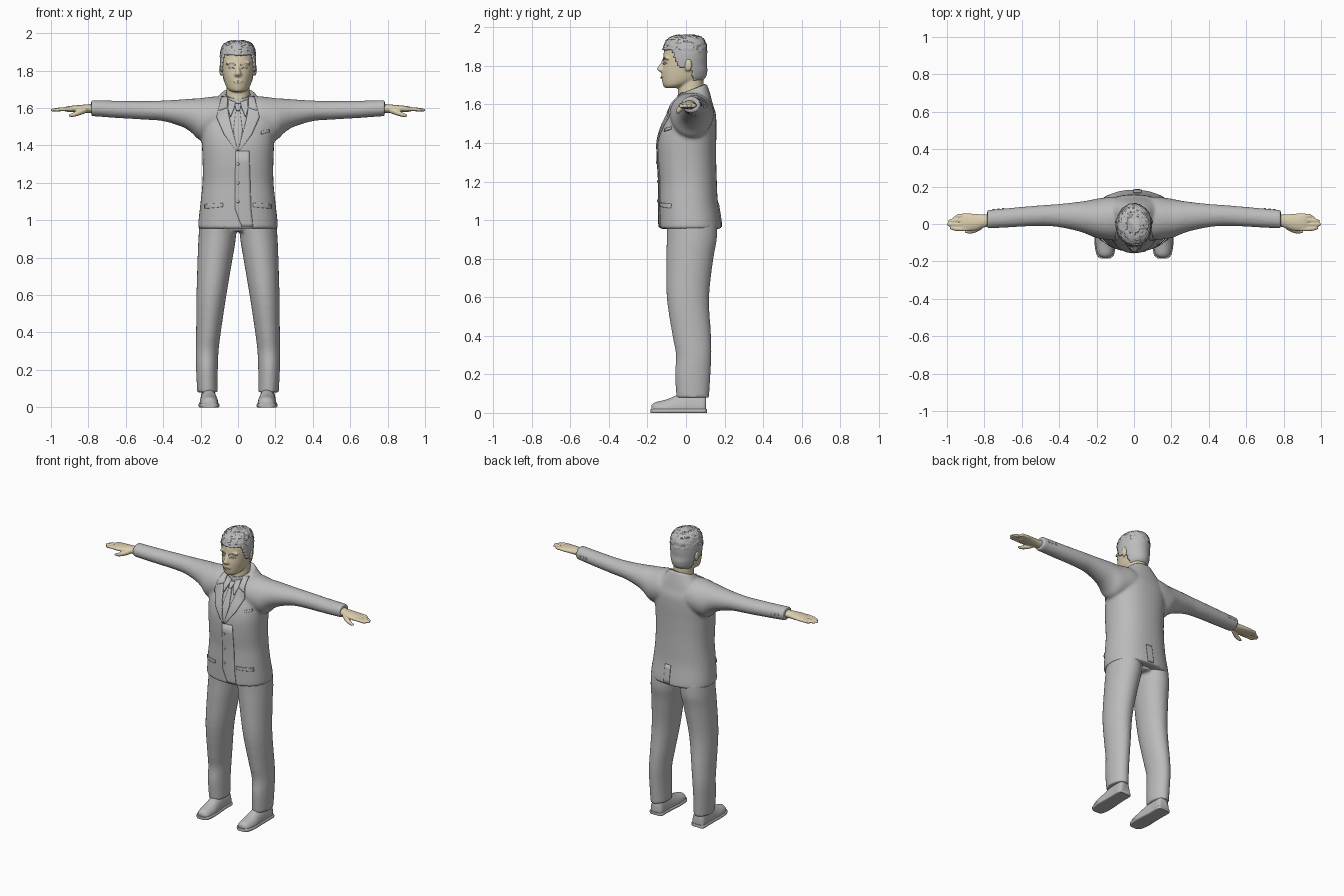
import bpy, bmesh, random
from mathutils import Vector, Matrix
from mathutils.bvhtree import BVHTree
from math import cos, sin, tau

if "Cube" in bpy.data.objects:
    bpy.data.objects.remove(bpy.data.objects["Cube"])
random.seed(4)


def material(name, rgb):
    m = bpy.data.materials.new(name)
    m.use_nodes = True
    m.diffuse_color = (*rgb, 1)
    m.node_tree.nodes["Principled BSDF"].inputs["Base Color"].default_value = (*rgb, 1)
    return m


GREY = material("grey_cloth", (0.5, 0.5, 0.5))
SKIN = material("skin", (0.72, 0.62, 0.43))


def spline(rows, steps):
    """Catmull-Rom through the section rows."""
    rows = [Vector(tuple(r) + (0,) * (6 - len(r))) for r in rows]
    out = []
    for i in range(len(rows) - 1):
        a, b, c, d = rows[max(i - 1, 0)], rows[i], rows[i + 1], rows[min(i + 2, len(rows) - 1)]
        for k in range(steps):
            t = k / steps
            out.append(b + (c - a) * t / 2 + (a * 2 - b * 5 + c * 4 - d) * t * t / 2
                       + (b * 3 - a - c * 3 + d) * t ** 3 / 2)
    return out + [rows[-1]]


def loft(bm, axis, rows, side=1, n=28, power=2, steps=4, low=-9, high=9):
    """Rows: position on axis, two centre coordinates, two radii, tilt."""
    u, v = [i for i in range(3) if i != axis]
    rings = []
    for pos, cu, cv, ru, rv, tilt in spline(rows, steps):
        ring = []
        for k in range(n):
            c, s = cos(tau * k / n), sin(tau * k / n)
            p = Vector((0, 0, 0))
            p[u] = cu + ru * abs(c) ** (2 / power) * (1 if c > 0 else -1)
            p[v] = cv + rv * abs(s) ** (2 / power) * (1 if s > 0 else -1)
            p[axis] = pos + tilt * (p[v] - cv)
            p.z = min(max(p.z, low), high)
            p.x *= side
            ring.append(bm.verts.new(p))
        rings.append(ring)
    for a, b in zip(rings, rings[1:]):
        for k in range(n):
            bm.faces.new((a[k], a[k - 1], b[k - 1], b[k]))
    bm.faces.new(rings[0])
    bm.faces.new(rings[-1])


def ball(bm, centre, radii):
    bmesh.ops.create_uvsphere(bm, u_segments=16, v_segments=10, radius=1,
                              matrix=Matrix.Translation(centre) @ Matrix.Diagonal((*radii, 1)))


def finish(bm, name, mat, voxel=0, relax=3):
    bmesh.ops.recalc_face_normals(bm, faces=bm.faces[:])
    me = bpy.data.meshes.new(name)
    bm.to_mesh(me)
    bm.free()
    me.materials.append(mat)
    ob = bpy.data.objects.new(name, me)
    bpy.context.collection.objects.link(ob)
    bpy.ops.object.select_all(action='DESELECT')
    ob.select_set(True)
    bpy.context.view_layer.objects.active = ob
    bpy.ops.object.shade_smooth_by_angle(angle=0.8)
    if voxel:
        r = ob.modifiers.new("blend", 'REMESH')
        r.mode, r.voxel_size, r.use_smooth_shade = 'VOXEL', voxel, True
        s = ob.modifiers.new("relax", 'SMOOTH')
        s.factor, s.iterations = 0.5, relax
    return ob


def surface(ob):
    return BVHTree.FromObject(ob, bpy.context.evaluated_depsgraph_get())


def plate(name, left, right, tree, mat=GREY, facing=-1, lift=0.002, thick=0.008, across=6, steps=5):
    """Thin strip between two (x, z) edges, laid onto a surface."""
    def dense(edge):
        return [Vector(a).lerp(Vector(b), k / steps)
                for a, b in zip(edge, edge[1:]) for k in range(steps)] + [Vector(edge[-1])]
    bm = bmesh.new()
    grid = []
    for a, b in zip(dense(left), dense(right)):
        row = []
        for k in range(across + 1):
            x, z = a.lerp(b, k / across)
            hit = tree.ray_cast(Vector((x, facing, z)), Vector((0, -facing, 0)))[0]
            hit = hit or tree.find_nearest(Vector((x, facing * 0.1, z)))[0]
            row.append(bm.verts.new((x, hit.y + facing * lift, z)))
        grid.append(row)
    for a, b in zip(grid, grid[1:]):
        for k in range(across):
            bm.faces.new((a[k], a[k + 1], b[k + 1], b[k]))
    ob = finish(bm, name, mat)
    s = ob.modifiers.new("thickness", 'SOLIDIFY')
    s.thickness, s.offset = thick, 0


def flip(edge, s):
    return [(x * s, z) for x, z in edge]


SIDES = (("left", 1), ("right", -1))

# Jacket: torso and sleeves blended together
bm = bmesh.new()
loft(bm, 2, [(.955, 0, .022, .214, .162), (1.0, 0, .02, .211, .16), (1.1, 0, .012, .2, .153),
             (1.2, 0, .01, .19, .15), (1.3, 0, .005, .189, .152), (1.4, 0, .005, .193, .152),
             (1.48, 0, .015, .197, .143), (1.55, 0, .03, .195, .125), (1.6, 0, .035, .175, .105),
             (1.64, 0, .04, .125, .085, .2), (1.68, 0, .035, .085, .072, .4)], n=40, power=2.3)
for _, s in SIDES:
    loft(bm, 0, [(.05, .03, 1.55, .11, .1), (.12, .03, 1.55, .115, .112), (.2, .03, 1.54, .105, .113),
                 (.25, .035, 1.56, .09, .09), (.3, .04, 1.573, .078, .073), (.4, .045, 1.585, .062, .055),
                 (.5, .045, 1.588, .055, .05), (.65, .035, 1.593, .052, .046),
                 (.785, .025, 1.6, .05, .043)], side=s)
jacket = finish(bm, "jacket", GREY, 0.009, 4)
cloth = surface(jacket)

# Trousers: two legs and the seat
bm = bmesh.new()
for _, s in SIDES:
    loft(bm, 2, [(.08, .163, .035, .055, .085), (.2, .166, .035, .058, .092), (.3, .165, .04, .061, .092),
                 (.4, .158, .03, .066, .1), (.6, .142, .01, .08, .11), (.8, .122, .02, .094, .122),
                 (.9, .112, .03, .1, .13), (.99, .105, .03, .1, .13)], side=s)
loft(bm, 2, [(.94, 0, .03, .07, .1), (.99, 0, .03, .12, .12)])
finish(bm, "trousers", GREY, 0.009)

# Shoes with soles
for word, s in SIDES:
    foot = [(-.178, .153, .02, .018, .02), (-.16, .153, .02, .04, .035), (-.1, .155, .02, .05, .05),
            (-.04, .156, .02, .047, .075), (.03, .158, .02, .044, .095), (.09, .158, .02, .044, .09),
            (.105, .158, .02, .03, .08)]
    bm = bmesh.new()
    loft(bm, 1, foot, side=s, low=.015)
    finish(bm, word + "_shoe", GREY)
    bm = bmesh.new()
    loft(bm, 1, [(y * 1.035, x, .01, r + .006, .03) for y, x, _, r, _ in foot], side=s, low=0, high=.02)
    finish(bm, word + "_sole", GREY)

# Hands: palm, four fingers and a thumb
for word, s in SIDES:
    bm = bmesh.new()
    loft(bm, 0, [(.75, .022, 1.6, .032, .026), (.8, .016, 1.597, .034, .023), (.85, .01, 1.596, .044, .02),
                 (.9, .01, 1.595, .048, .016), (.925, .01, 1.594, .044, .012)], side=s)
    for y, tip in ((-.026, .985), (-.003, 1.0), (.02, .992), (.042, .965)):
        loft(bm, 0, [(.89, y, 1.595, .013, .012), (.94, y, 1.594, .012, .01),
                     (tip - .015, y * .85, 1.59, .011, .009), (tip, y * .8, 1.588, .005, .004)], side=s, n=14)
    loft(bm, 0, [(.81, -.01, 1.59, .016, .016), (.85, -.032, 1.575, .015, .015),
                 (.885, -.04, 1.563, .011, .011), (.905, -.041, 1.56, .005, .005)], side=s, n=14)
    finish(bm, word + "_hand", SKIN, 0.004, 2)

# Head: skull, neck, nose and ears
skull = [(1.685, 0, -.075, .03, .03), (1.7, 0, -.05, .054, .068), (1.73, 0, -.02, .07, .105),
         (1.77, 0, -.012, .08, .114), (1.81, 0, -.01, .086, .11), (1.85, 0, -.008, .088, .11),
         (1.89, 0, -.005, .086, .106), (1.92, 0, -.003, .077, .095), (1.942, 0, 0, .058, .072),
         (1.953, 0, 0, .025, .035)]
bm = bmesh.new()
loft(bm, 2, skull, n=36)
loft(bm, 2, [(1.58, 0, .03, .068, .07), (1.68, 0, .025, .062, .066), (1.76, 0, .03, .06, .06)])
loft(bm, 2, [(1.768, 0, -.118, .015, .015), (1.778, 0, -.122, .021, .026), (1.79, 0, -.122, .016, .027),
             (1.815, 0, -.113, .01, .019), (1.84, 0, -.108, .008, .01)], n=16)
ball(bm, (0, -.098, 1.703), (.028, .022, .018))
ball(bm, (0, -.116, 1.742), (.026, .014, .014))
for _, s in SIDES:
    ball(bm, (s * .09, .012, 1.805), (.011, .02, .034))
    ball(bm, (s * .036, -.096, 1.84), (.03, .016, .01))
head = finish(bm, "head", SKIN, 0.006, 2)
face = surface(head)

# Eyes, brows and mouth
for word, s in SIDES:
    plate(word + "_brow", flip([(.014, 1.835), (.04, 1.845), (.062, 1.838)], s),
          flip([(.014, 1.826), (.04, 1.838), (.062, 1.834)], s), face, thick=.005)
    plate(word + "_eye", flip([(.02, 1.813), (.035, 1.82), (.052, 1.814)], s),
          flip([(.02, 1.811), (.035, 1.808), (.052, 1.812)], s), face, thick=.005)
plate("mouth", [(-.028, 1.742), (0, 1.746), (.028, 1.742)],
      [(-.028, 1.74), (0, 1.735), (.028, 1.74)], face, SKIN, thick=.006)


# Hair: tousled shell cut along the hairline
def hairline(y):
    stops = [(-1, 1.885), (-.075, 1.885), (-.035, 1.79), (.025, 1.79), (.045, 1.715), (1, 1.715)]
    for (a, za), (b, zb) in zip(stops, stops[1:]):
        if y <= b:
            return za + (zb - za) * (y - a) / (b - a)


bm = bmesh.new()
loft(bm, 2, [(z + (.007 if z > 1.9 else 0), x, y, rx + .008, ry + .008) for z, x, y, rx, ry in skull], n=64, steps=7)
bmesh.ops.delete(bm, geom=[f for f in bm.faces if f.calc_center_median().z < hairline(f.calc_center_median().y)],
                 context='FACES')
for v in bm.verts:
    if v.co.z > 1.87:
        v.co += (v.co - Vector((0, 0, 1.83))).normalized() * random.uniform(-.003, .004)
hair = finish(bm, "hair", GREY)
shell = hair.modifiers.new("thickness", 'SOLIDIFY')
shell.thickness, shell.offset = .012, -1

# Shirt collar around the neck
bm = bmesh.new()
loft(bm, 2, [(1.6, 0, .025, .085, .08, .3), (1.65, 0, .025, .074, .074, .4), (1.678, 0, .027, .069, .071, .4)])
finish(bm, "shirt_collar", GREY)

# Lapels, collar points, pockets and tie laid on the jacket front
for word, s in SIDES:
    plate(word + "_lapel", flip([(.06, 1.645), (.05, 1.57), (.028, 1.47), (0, 1.37)], s),
          flip([(.092, 1.645), (.115, 1.55), (.075, 1.46), (.008, 1.37)], s), cloth, lift=.004)
    plate(word + "_collar_fold", flip([(.055, 1.66), (.058, 1.6)], s),
          flip([(.088, 1.66), (.1, 1.585)], s), cloth, lift=.006)
    plate(word + "_collar_point", flip([(.012, 1.63), (.02, 1.6), (.038, 1.555)], s),
          flip([(.05, 1.645), (.055, 1.6), (.042, 1.555)], s), cloth, lift=.006)
    plate(word + "_pocket_flap", flip([(.08, 1.092), (.175, 1.085)], s),
          flip([(.08, 1.072), (.175, 1.062)], s), cloth)
plate("tie_knot", [(-.017, 1.622), (-.01, 1.585)], [(.017, 1.622), (.01, 1.585)], cloth, lift=.007)
plate("tie", [(-.01, 1.59), (-.024, 1.48), (-.004, 1.375)], [(.01, 1.59), (.024, 1.48), (.004, 1.375)], cloth, lift=.002)
plate("breast_pocket", [(.125, 1.475), (.165, 1.485)], [(.125, 1.46), (.165, 1.47)], cloth)
plate("front_overlap", [(-.014, 1.37), (-.016, 1.06), (.02, .965)], [(.06, 1.37), (.07, 1.06), (.08, .965)], cloth, thick=.006)
plate("back_vent", [(-.002, 1.09), (-.002, .965)], [(.04, 1.09), (.04, .965)], cloth, facing=1, thick=.006)

# Buttons on the front and the cuffs
bm = bmesh.new()
for z in (1.3, 1.2, 1.1):
    y = cloth.ray_cast(Vector((0, -1, z)), Vector((0, 1, 0)))[0].y
    ball(bm, (0, y - .006, z), (.008, .004, .008))
for _, s in SIDES:
    for x in (.7, .725, .75):
        y = cloth.ray_cast(Vector((s * x, 1, 1.6)), Vector((0, -1, 0)))[0].y
        ball(bm, (s * x, y, 1.6), (.007, .004, .007))
finish(bm, "buttons", GREY)
